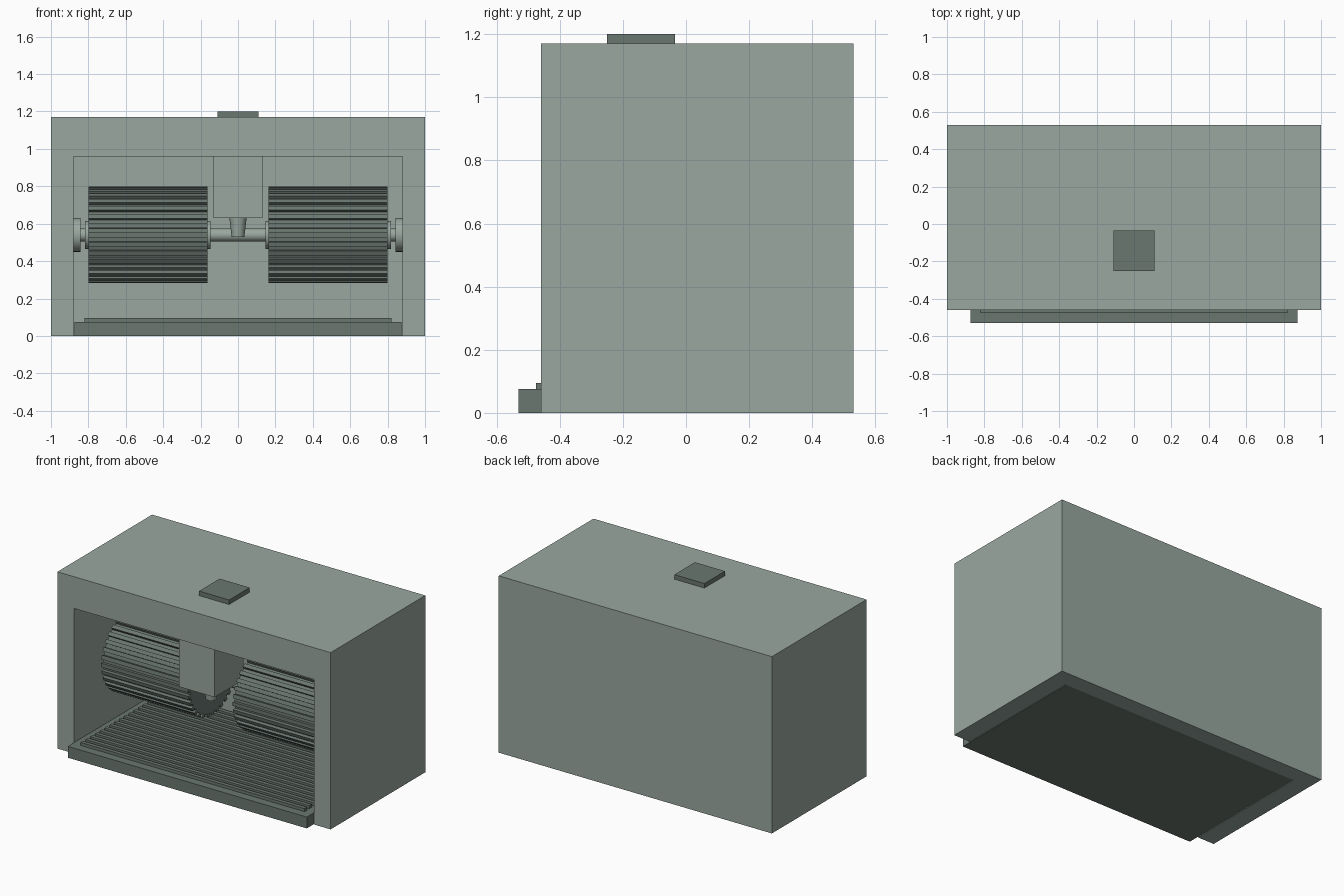
import bpy, bmesh, math
from mathutils import Matrix

cube = bpy.data.objects.get("Cube")
if cube:
    bpy.data.objects.remove(cube, do_unlink=True)


def material(name, rgb):
    m = bpy.data.materials.new(name)
    m.use_nodes = True
    m.diffuse_color = (*rgb, 1)
    m.node_tree.nodes["Principled BSDF"].inputs["Base Color"].default_value = (*rgb, 1)
    return m


LIGHT = material("pale grey green", (0.32, 0.39, 0.35))
DARK = material("dark grey green", (0.145, 0.185, 0.162))


def finish(name, bm, mat):
    bmesh.ops.recalc_face_normals(bm, faces=bm.faces)
    mesh = bpy.data.meshes.new(name)
    bm.to_mesh(mesh)
    bm.free()
    mesh.materials.append(mat)
    obj = bpy.data.objects.new(name, mesh)
    bpy.context.scene.collection.objects.link(obj)
    return obj


def add_box(bm, x, y, z):
    spans = (x, y, z)
    mid = [(a + b) / 2 for a, b in spans]
    size = [b - a for a, b in spans]
    bmesh.ops.create_cube(bm, size=1, matrix=Matrix.Translation(mid) @ Matrix.Diagonal((*size, 1)))


def box(name, x, y, z, mat):
    bm = bmesh.new()
    add_box(bm, x, y, z)
    return finish(name, bm, mat)


def smooth(obj):
    bpy.ops.object.select_all(action="DESELECT")
    obj.select_set(True)
    bpy.context.view_layer.objects.active = obj
    bpy.ops.object.shade_smooth_by_angle(angle=math.radians(35))


AXIS_Y, AXIS_Z = -0.03, 0.54


def rod(name, x0, x1, radius, mat):
    """Cylinder along x on the roller axis."""
    bm = bmesh.new()
    place = Matrix.Translation(((x0 + x1) / 2, AXIS_Y, AXIS_Z)) @ Matrix.Rotation(math.pi / 2, 4, "Y")
    bmesh.ops.create_cone(bm, cap_ends=True, segments=32, radius1=radius, radius2=radius,
                          depth=abs(x1 - x0), matrix=place)
    smooth(finish(name, bm, mat))


def ribbed_roller(name, x0, x1, outer=0.258, inner=0.238, teeth=32):
    """Toothed profile extruded along x."""
    bm = bmesh.new()
    ring = []
    for i in range(teeth):
        for shift, r in ((-0.25, inner), (-0.25, outer), (0.25, outer), (0.25, inner)):
            a = (i + shift) * math.tau / teeth
            ring.append(bm.verts.new((x0, AXIS_Y + r * math.cos(a), AXIS_Z + r * math.sin(a))))
    face = bm.faces.new(ring)
    out = bmesh.ops.extrude_face_region(bm, geom=[face], use_keep_orig=True)
    moved = [g for g in out["geom"] if isinstance(g, bmesh.types.BMVert)]
    bmesh.ops.translate(bm, verts=moved, vec=(x1 - x0, 0, 0))
    finish(name, bm, DARK)


# Housing, hollowed from the front and the underside
housing = box("housing", (-1, 1), (-0.46, 0.53), (0, 1.17), LIGHT)
cutter = box("cavity_cutter", (-0.88, 0.88), (-0.7, 0.42), (-0.2, 0.96), LIGHT)
cutter.hide_render = True
cut = housing.modifiers.new("cavity", "BOOLEAN")
cut.operation = "DIFFERENCE"
cut.solver = "EXACT"
cut.object = cutter
bpy.context.view_layer.objects.active = housing
bpy.ops.object.modifier_apply(modifier=cut.name)
bpy.data.objects.remove(cutter, do_unlink=True)

# Top button
box("top_button", (-0.11, 0.11), (-0.25, -0.035), (1.17, 1.2), DARK)

# Tray with raised ridges
box("tray", (-0.875, 0.875), (-0.53, 0.42), (0, 0.075), DARK)
bm = bmesh.new()
for i in range(18):
    y = -0.475 + i * 0.05
    add_box(bm, (-0.82, 0.82), (y, y + 0.026), (0.07, 0.095))
finish("tray_ridges", bm, DARK)

# Axle, rollers, hubs and wall flanges
rod("axle", -0.87, 0.87, 0.035, LIGHT)
for side, s in (("left", 1), ("right", -1)):
    ribbed_roller(side + "_roller", s * 0.163, s * 0.8)
    rod(side + "_inner_hub", s * 0.148, s * 0.17, 0.075, LIGHT)
    rod(side + "_outer_hub", s * 0.79, s * 0.818, 0.075, LIGHT)
    rod(side + "_wall_flange", s * 0.843, s * 0.88, 0.09, LIGHT)

# Hanging block and tapered nozzle
box("hanging_block", (-0.132, 0.13), (-0.43, -0.13), (0.63, 0.96), LIGHT)
bm = bmesh.new()
bmesh.ops.create_cone(bm, cap_ends=True, segments=24, radius1=0.034, radius2=0.046, depth=0.1,
                      matrix=Matrix.Translation((0, -0.28, 0.58)))
smooth(finish("nozzle", bm, LIGHT))
